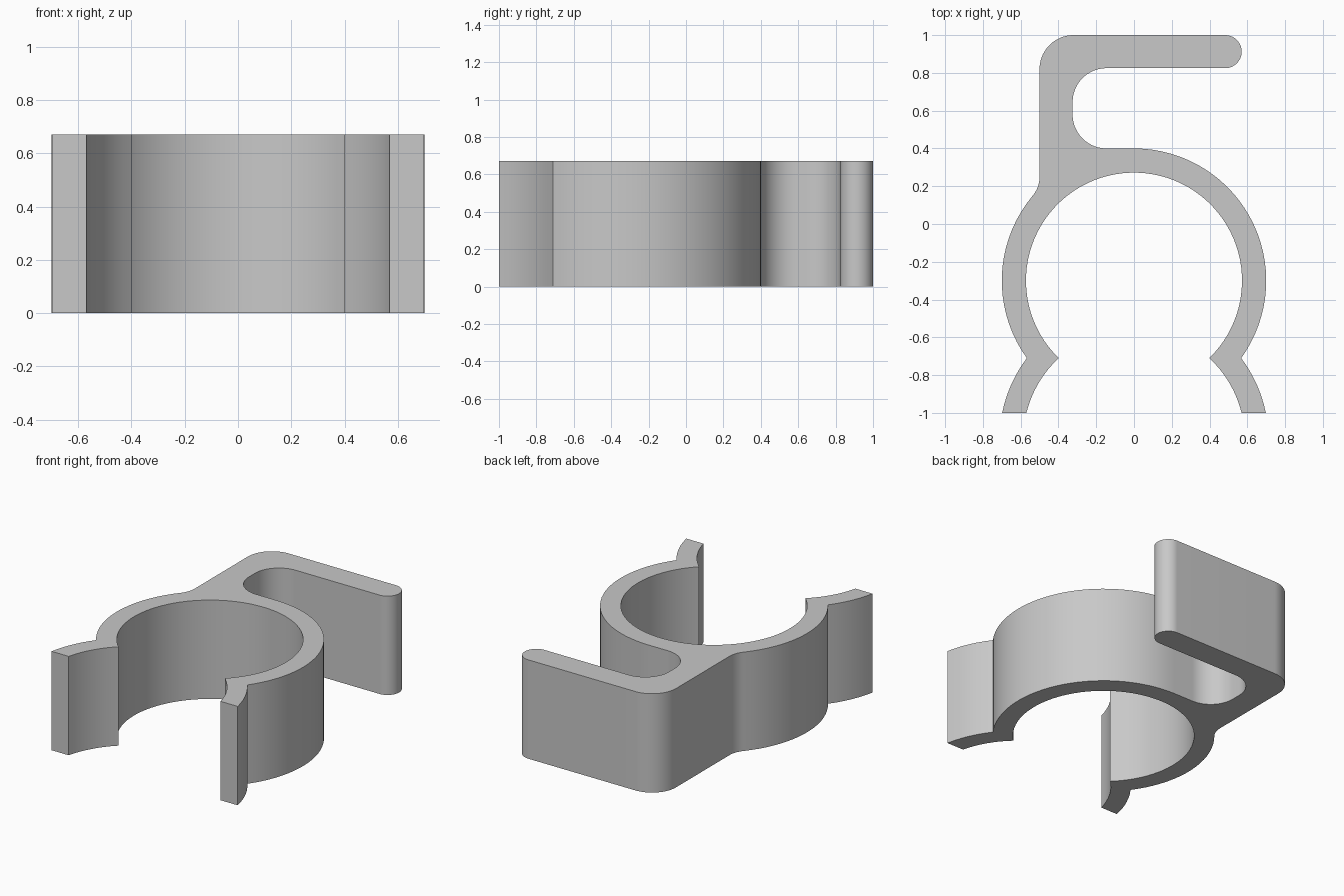
import bpy, bmesh
from math import sin, cos, asin, hypot, radians, degrees

HEIGHT = 0.67
RING_Y, OUTER, INNER = -0.3, 0.70, 0.572    # gripping ring
PINCH_Y, LIP_Y = -0.71, -1.14               # mouth and centre of the lip arcs
LEFT, TOP, WALL = -0.5, 1.0, 0.175          # hook
BEND = 0.18
FILLET, FILLET_Y = 0.156, 0.25

if "Cube" in bpy.data.objects:
    bpy.data.objects.remove(bpy.data.objects["Cube"], do_unlink=True)


def arc(cx, cy, r, start, end):
    """Points along an arc, angles in degrees."""
    n = max(6, int(abs(end - start) / 4))
    angles = [radians(start + (end - start) * i / n) for i in range(n + 1)]
    return [(cx + r * cos(a), cy + r * sin(a)) for a in angles]


def pinch_angle(r):
    return degrees(asin((RING_Y - PINCH_Y) / r))


def lip(ring_r):
    """Flared lip from the mouth floor up to the ring's pinch point."""
    rise = PINCH_Y - LIP_Y
    r = hypot(ring_r * cos(radians(pinch_angle(ring_r))), rise)
    return arc(0, LIP_Y, r, degrees(asin((-1 - LIP_Y) / r)), degrees(asin(rise / r)))


def mirror(points):
    return [(-x, y) for x, y in points]


out_a, in_a = pinch_angle(OUTER), pinch_angle(INNER)
outer_lip, inner_lip = lip(OUTER), lip(INNER)
neck_a = degrees(asin((FILLET_Y - RING_Y) / (OUTER + FILLET)))
inside = LEFT + WALL
tip = WALL / 2

# Outline, counter-clockwise from the foot of one lip
outline = outer_lip + arc(0, RING_Y, OUTER, -out_a, 90)[1:]
# Hook: inner bends, rounded tip, outer bend, fillet into the ring
outline += arc(inside + BEND, RING_Y + OUTER + BEND, BEND, 270, 180)
outline += arc(inside + BEND, TOP - WALL - BEND, BEND, 180, 90)
outline += arc(0.57 - tip, TOP - tip, tip, -90, 90)
outline += arc(LEFT + BEND, TOP - BEND, BEND, 90, 180)
outline += arc(LEFT - FILLET, FILLET_Y, FILLET, 0, -neck_a)
# Far side of the ring, the other lip, then the bore
outline += arc(0, RING_Y, OUTER, 180 - neck_a, 180 + out_a)[1:]
outline += mirror(outer_lip[-2::-1])
outline += mirror(inner_lip)
outline += arc(0, RING_Y, INNER, 180 + in_a, -in_a)[1:]
outline += inner_lip[-2::-1]

# Extrude the outline into the clip
bm = bmesh.new()
base = bm.faces.new([bm.verts.new((x, y, 0)) for x, y in outline])
extruded = bmesh.ops.extrude_face_region(bm, geom=[base], use_keep_orig=True)
top_verts = [v for v in extruded["geom"] if isinstance(v, bmesh.types.BMVert)]
bmesh.ops.translate(bm, verts=top_verts, vec=(0, 0, HEIGHT))
bmesh.ops.recalc_face_normals(bm, faces=bm.faces)
mesh = bpy.data.meshes.new("hooked_pipe_clip")
bm.to_mesh(mesh)
bm.free()
clip = bpy.data.objects.new("hooked_pipe_clip", mesh)
bpy.context.collection.objects.link(clip)

# Plain grey plastic
colour = (0.58, 0.58, 0.58, 1)
grey = bpy.data.materials.new("plain_grey")
grey.use_nodes = True
grey.diffuse_color = colour
grey.node_tree.nodes["Principled BSDF"].inputs["Base Color"].default_value = colour
mesh.materials.append(grey)

bpy.ops.object.select_all(action='DESELECT')
clip.select_set(True)
bpy.context.view_layer.objects.active = clip
bpy.ops.object.shade_smooth_by_angle(angle=radians(30))
